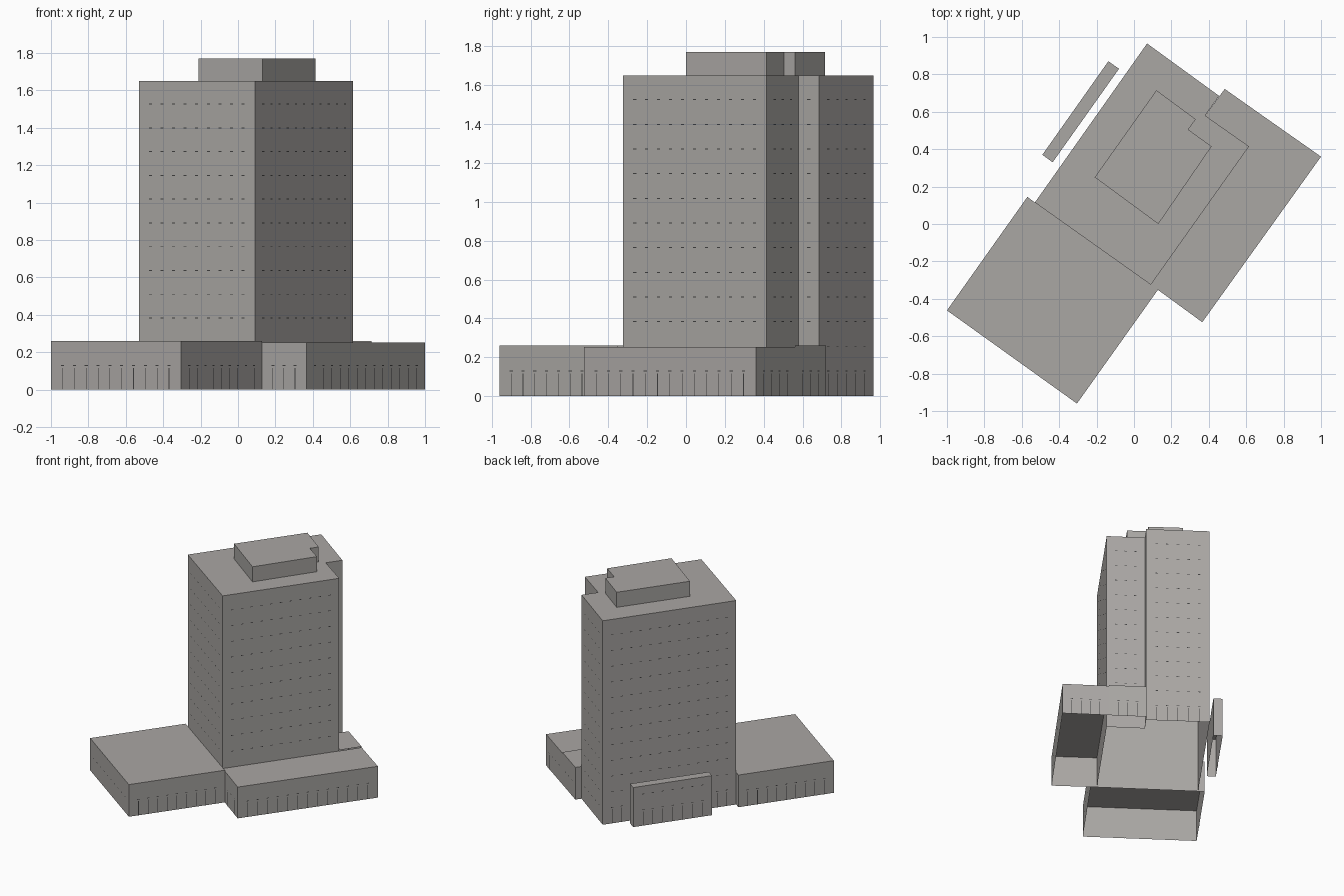
import bpy, bmesh
from mathutils import Vector

if "Cube" in bpy.data.objects:
    bpy.data.objects.remove(bpy.data.objects["Cube"])

CELL = 0.076     # facade bay width
FLOOR = 0.127    # storey height


def material(name, rgb):
    m = bpy.data.materials.new(name)
    m.diffuse_color = (*rgb, 1)
    m.use_nodes = True
    m.node_tree.nodes["Principled BSDF"].inputs["Base Color"].default_value = m.diffuse_color
    return m


CONCRETE = material("warm grey concrete", (0.40, 0.385, 0.37))
SLIT = material("dark grey joints", (0.05, 0.05, 0.05))


def finish(bm, name, mat):
    me = bpy.data.meshes.new(name)
    bm.to_mesh(me)
    bm.free()
    me.materials.append(mat)
    ob = bpy.data.objects.new(name, me)
    bpy.context.collection.objects.link(ob)
    return ob


def block(name, outline, z0, z1, skip=()):
    """Open-bottomed prism over a counter-clockwise outline; skip = shared walls."""
    bm = bmesh.new()
    low = [bm.verts.new((x, y, z0)) for x, y in outline]
    top = [bm.verts.new((x, y, z1)) for x, y in outline]
    n = len(outline)
    bm.faces.new(top)
    for i in range(n):
        if i not in skip:
            j = (i + 1) % n
            bm.faces.new((low[i], low[j], top[j], top[i]))
    return finish(bm, name, CONCRETE)


def joints(name, outline, z1, bases):
    """Flat joint plates: ground-floor uprights and short slits at each storey.
    bases maps a wall number to the height where that wall becomes visible."""
    bm = bmesh.new()

    def plate(c, along, out, w, za, zb):
        p = c + out * 0.0015
        pts = [p - along * w / 2, p + along * w / 2]
        bm.faces.new([bm.verts.new((q.x, q.y, z)) for q, z in
                      ((pts[0], za), (pts[1], za), (pts[1], zb), (pts[0], zb))])

    for i, base in bases.items():
        a = Vector(outline[i])
        b = Vector(outline[(i + 1) % len(outline)])
        along = (b - a).normalized()
        out = Vector((along.y, -along.x))
        bays = max(2, round((b - a).length / CELL))
        for k in range(1, bays):
            c = a.lerp(b, k / bays)
            if base == 0:
                plate(c, along, out, 0.004, 0.0, 0.115)
            z = FLOOR
            while z < z1 - 0.06:
                if z > base + 0.02:
                    plate(c, along, out, 0.02, z, z + 0.005)
                z += FLOOR
    return finish(bm, name, SLIT)


# Tower with a notched corner
tower = [(0.07, 0.965), (-0.53, 0.115), (0.09, -0.325),
         (0.615, 0.415), (0.38, 0.58), (0.455, 0.685)]
block("tower", tower, 0, 1.65)
joints("tower_joints", tower, 1.65, {0: 0, 1: 0.26, 2: 0.26, 3: 0.26, 4: 0.26, 5: 0})

# Rooftop plant room
block("roof_plant_room", [(0.12, 0.715), (-0.21, 0.25), (0.13, 0.0),
                          (0.415, 0.415), (0.29, 0.505), (0.33, 0.56)], 1.65, 1.772)

# Low podium in front
podium = [(-0.57, 0.145), (-1.0, -0.462), (-0.305, -0.96),
          (0.128, -0.352), (0.09, -0.325), (-0.53, 0.115)]
block("front_podium", podium, 0, 0.26, skip=(3, 4))
joints("podium_joints", podium, 0.26, {0: 0, 1: 0, 2: 0})

# Side wing and its slightly higher rear link
wing = [(0.128, -0.352), (0.365, -0.525), (1.0, 0.36), (0.715, 0.56),
        (0.615, 0.415), (0.09, -0.325)]
block("side_wing", wing, 0, 0.253, skip=(3, 4))
joints("wing_joints", wing, 0.253, {0: 0, 1: 0, 2: 0})
link = [(0.615, 0.415), (0.715, 0.56), (0.485, 0.722), (0.38, 0.58)]
block("rear_link", link, 0, 0.26, skip=(0, 3))
joints("link_joints", link, 0.26, {1: 0})

# Freestanding narrow block beside the tower
annex = [(-0.137, 0.87), (-0.49, 0.37), (-0.435, 0.33), (-0.08, 0.83)]
block("narrow_annex", annex, 0, 0.32)
joints("annex_joints", annex, 0.32, {0: 0})
